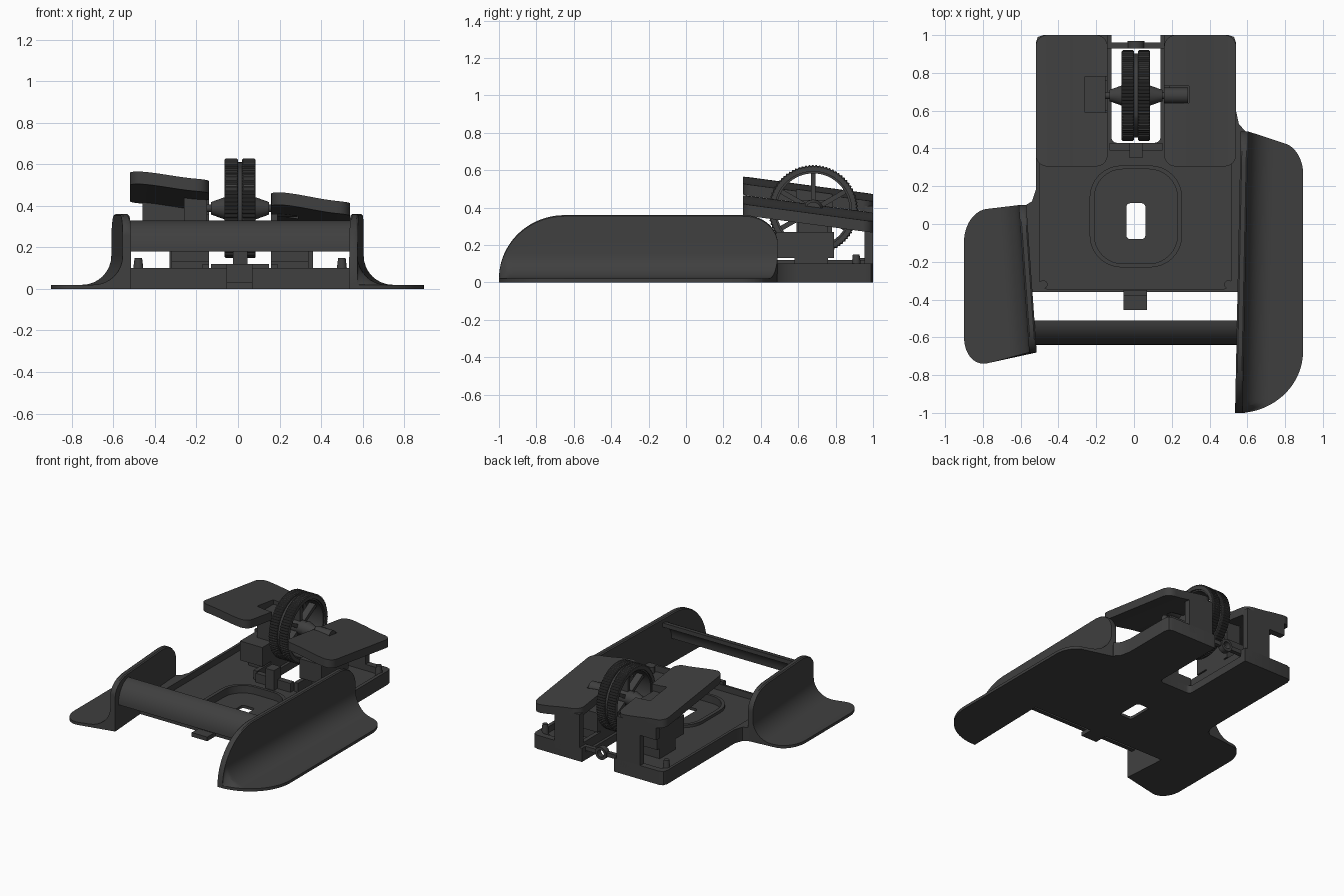
import bpy, bmesh, math
from mathutils import Vector, Matrix

old = bpy.data.objects.get("Cube")
if old:
    bpy.data.objects.remove(old, do_unlink=True)

mat = bpy.data.materials.new("charcoal_plastic")
mat.use_nodes = True
COLOUR = (0.05, 0.05, 0.05, 1)
mat.diffuse_color = COLOUR
mat.node_tree.nodes["Principled BSDF"].inputs["Base Color"].default_value = COLOUR


def finish(name, bm):
    bmesh.ops.recalc_face_normals(bm, faces=bm.faces[:])
    me = bpy.data.meshes.new(name)
    bm.to_mesh(me)
    bm.free()
    me.materials.append(mat)
    ob = bpy.data.objects.new(name, me)
    bpy.context.scene.collection.objects.link(ob)
    return ob


def loft(name, rings, closed=False):
    """Skin a list of equal-length rings; cap the ends or close into a loop."""
    bm = bmesh.new()
    vs = [[bm.verts.new(p) for p in r] for r in rings]
    pairs = list(zip(vs, vs[1:]))
    if closed:
        pairs.append((vs[-1], vs[0]))
    else:
        bm.faces.new(vs[0])
        bm.faces.new(vs[-1])
    for a, b in pairs:
        for i in range(len(a)):
            j = (i + 1) % len(a)
            bm.faces.new((a[i], a[j], b[j], b[i]))
    return finish(name, bm)


def prism(name, pts, z0, z1):
    return loft(name, [[(x, y, z) for x, y in pts] for z in (z0, z1)])


def rrect(x0, x1, y0, y1, r, n=8):
    pts = []
    corners = ((x1 - r, y1 - r), (x0 + r, y1 - r), (x0 + r, y0 + r), (x1 - r, y0 + r))
    for k, (cx, cy) in enumerate(corners):
        for i in range(n + 1):
            a = math.pi / 2 * (k + i / n)
            pts.append((cx + r * math.cos(a), cy + r * math.sin(a)))
    return pts


def box(name, x0, x1, y0, y1, z0, z1):
    return prism(name, [(x0, y0), (x1, y0), (x1, y1), (x0, y1)], z0, z1)


def cyl(name, p, q, r, r2=None):
    p, q = Vector(p), Vector(q)
    bm = bmesh.new()
    m = Matrix.Translation((p + q) / 2) @ (q - p).to_track_quat('Z', 'Y').to_matrix().to_4x4()
    bmesh.ops.create_cone(bm, cap_ends=True, segments=24, radius1=r,
                          radius2=r2 or r, depth=(q - p).length, matrix=m)
    return finish(name, bm)


def ring_x(name, x0, x1, r0, r1, centre, n, tooth=0, bev=0):
    """Ring about the x axis, with optional teeth and chamfered outer edges."""
    rings = []
    for i in range(n):
        a = 2 * math.pi * i / n
        ro = r1 - (tooth if i % 4 > 1 else 0)
        sec = [(x0, r0), (x0, ro - bev), (x0 + bev, ro), (x1 - bev, ro), (x1, ro - bev), (x1, r0)]
        rings.append([(x, centre[0] + r * math.cos(a), centre[1] + r * math.sin(a)) for x, r in sec])
    return loft(name, rings, closed=True)


def cut(ob, cutter, op='DIFFERENCE'):
    mod = ob.modifiers.new("cut", 'BOOLEAN')
    mod.operation, mod.object, mod.solver = op, cutter, 'EXACT'
    bpy.context.view_layer.update()
    me = bpy.data.meshes.new_from_object(ob.evaluated_get(bpy.context.evaluated_depsgraph_get()))
    ob.modifiers.clear()
    ob.data = me
    bpy.data.objects.remove(cutter, do_unlink=True)


def lerp(a, b, t):
    return a + (b - a) * t


def corner(d, r):
    """Drop below full height at distance d from an end with rounding r."""
    d = min(max(d, 0), r)
    return 1 - math.sqrt(max(0, 1 - ((r - d) / r) ** 2))


# Side wings: upright wall, cove and flat flange swept front to back
def wing(name, side, s0, s1, wall0, wall1, out, skew0, skew1, rf, rb, hf, hb, xf, xb):
    rings, n = [], 56
    for i in range(n + 1):
        t = 0.5 - 0.5 * math.cos(math.pi * i / n)
        s = lerp(s0, s1, t)
        xi = lerp(wall0, wall1, t)
        xw = xi + 0.04
        xo = max(xw + 0.012, out - xf * corner(s - s0, rf) - xb * corner(s1 - s, rb))
        h = max(0.03, 0.36 - hf * corner(s - s0, rf) - hb * corner(s1 - s, 0.18))
        r = min(0.14, h - 0.022, xo - xw - 0.005)
        sec = [(xi, 0), (xi, h - 0.006), (xi + 0.008, h), (xw - 0.008, h), (xw, h - 0.006)]
        for k in range(9):
            a = math.pi / 2 * k / 8
            sec.append((xw + r * (1 - math.cos(a)), 0.02 + r * (1 - math.sin(a))))
        sec += [(xo, 0.02), (xo, 0)]
        k = lerp(skew0, skew1, t)
        rings.append([(side * x, s - k * max(0, x - xw), z) for x, z in sec])
    return loft(name, rings)


wing("left_wing", 1, -1.0, 0.49, 0.535, 0.565, 0.895, 0, 0.33,
     0.35, 0.13, 0.34, 0.15, 0.34, 0.09)
wing("right_wing", -1, -0.68, 0.1, 0.515, 0.57, 0.9, 0.26, 0.12,
     0.16, 0.15, 0.1, 0.14, 0.13, 0.12)

# Base tray with pocket, centre window and wheel slot
base = prism("base_tray", [(-0.52, 0.96), (-0.51, 0.99), (-0.48, 1), (0.5, 1), (0.53, 0.99), (0.54, 0.96),
                           (0.54, 0.6), (0.555, 0.53), (0.59, 0.49), (0.56, -0.36),
                           (-0.55, -0.36), (-0.59, 0.09), (-0.54, 0.12), (-0.52, 0.18)], 0, 0.1)
cut(base, prism("c", rrect(-0.5, 0.515, -0.345, 0.955, 0.05), 0.055, 0.2))
cut(base, prism("c", rrect(-0.21, 0.23, -0.21, 0.29, 0.15), 0.02, 0.2))
cut(base, prism("c", rrect(-0.04, 0.06, -0.08, 0.11, 0.02), -0.1, 0.2))
cut(base, prism("c", rrect(-0.12, 0.14, 0.43, 1.2, 0.03), -0.1, 0.2))

ridge = prism("window_ridge", rrect(-0.235, 0.255, -0.23, 0.31, 0.17), 0.03, 0.075)
cut(ridge, prism("c", rrect(-0.21, 0.23, -0.21, 0.29, 0.15), 0, 0.2))
box("front_tab", -0.055, 0.07, -0.455, -0.35, 0.0, 0.03)
box("front_tab_riser", -0.055, 0.07, -0.38, -0.35, 0.0, 0.12)
for x in (-0.48, 0.5):
    cyl("front_screw_boss", (x, -0.32, 0.03), (x, -0.32, 0.1), 0.022)
    cyl("rear_screw_boss", (x, 0.91, 0.05), (x, 0.91, 0.15), 0.03, 0.018)

# Curved front grip bar between the walls
arc = [math.pi / 2 * i / 10 for i in range(11)]
sec = [(-0.51 - 0.13 * math.sin(a), 0.18 + 0.15 * math.cos(a)) for a in arc]
sec += [(-0.51 - 0.10 * math.sin(a), 0.18 + 0.12 * math.cos(a)) for a in reversed(arc)]
loft("front_bar", [[(x, y, z) for y, z in sec] for x in (-0.54, 0.56)])


# Tilted button paddles with an S-curved section
def paddle(name, prof, x0, x1, notch):
    thick = 0.06
    sec = prof + [(x, z - thick) for x, z in reversed(prof)]
    ob = loft(name, [[(x, y, z - 0.135 * (y - 0.3)) for x, z in sec] for y in (0.25, 1.05)])
    cut(ob, prism("c", rrect(x0, x1, 0.305, 1.0, 0.06), 0, 1), 'INTERSECT')
    cut(ob, box("c", *notch, 0, 1))
    return ob


def s_curve(x0, x1, z0, z1):
    return [(lerp(x0, x1, i / 16), lerp(z0, z1, 0.5 - 0.5 * math.cos(math.pi * i / 16))) for i in range(17)]


paddle("right_paddle", s_curve(-0.53, -0.13, 0.568, 0.528), -0.52, -0.14, (-0.26, -0.1, 0.59, 0.78))
paddle("left_paddle", s_curve(0.15, 0.55, 0.468, 0.42), 0.16, 0.54, (0.1, 0.29, 0.64, 0.73))
box("right_switch", -0.26, -0.15, 0.59, 0.78, 0.27, 0.44)

# Rear columns and switch supports under the paddles
box("right_rear_column", -0.33, -0.14, 0.955, 1, 0.05, 0.41)
box("right_column_cap", -0.46, -0.32, 0.955, 1, 0.32, 0.45)
box("left_rear_column", 0.16, 0.36, 0.955, 1, 0.05, 0.34)
for side, x0, x1 in (("right", -0.32, -0.14), ("left", 0.16, 0.34)):
    box(side + "_support_foot", x0, x1, 0.58, 0.76, 0.05, 0.14)
    box(side + "_support_block", x0, x1, 0.48, 0.79, 0.13, 0.27)
    inner = x1 - 0.03 if side == "right" else x0
    box(side + "_axle_bracket", inner, inner + 0.03, 0.6, 0.76, 0.2, 0.36)
    box(side + "_slot_wall", inner, inner + 0.03, 0.42, 0.98, 0.04, 0.12)

# Scroll wheel: two toothed tyres, rim, spokes, hub and axle
C = (0.68, 0.388)
for x0, x1 in ((-0.065, 0.0), (0.02, 0.085)):
    ring_x("wheel_tyre", x0, x1, 0.205, 0.24, C, 320, 0.005, 0.006)
ring_x("wheel_rim", -0.055, 0.075, 0.195, 0.222, C, 64)
cyl("wheel_hub", (-0.06, *C), (0.08, *C), 0.05)
for i in range(6):
    a = math.pi / 3 * i + math.pi / 6
    d = Vector((0, math.cos(a), math.sin(a)))
    w = Vector((0, -d.z, d.y)) * 0.013
    c = Vector((0.01, *C))
    loft("wheel_spoke", [[c + d * r + w * s + Vector((x, 0, 0)) for s, x in
                         ((-1, -0.025), (1, -0.025), (1, 0.025), (-1, 0.025))] for r in (0.04, 0.2)])
cyl("axle", (-0.22, *C), (0.2, *C), 0.018)
cyl("right_axle_cone", (-0.13, *C), (-0.06, *C), 0.03, 0.055)
cyl("left_axle_cone", (0.08, *C), (0.15, *C), 0.055, 0.03)
cyl("left_axle_drum", (0.16, *C), (0.285, *C), 0.042)

# Rear crossbar with eyelet, and the hook ahead of the wheel
for x0, x1 in ((-0.15, -0.02), (0.04, 0.17)):
    box("rear_crossbar", x0, x1, 0.93, 0.96, 0.07, 0.1)
eyelet = cyl("rear_eyelet", (0.01, 0.93, 0.085), (0.01, 0.97, 0.085), 0.045)
cut(eyelet, cyl("c", (0.01, 0.9, 0.085), (0.01, 1, 0.085), 0.026))
box("slot_front_lip", -0.13, 0.15, 0.39, 0.43, 0.04, 0.12)
box("wheel_hook", -0.025, 0.045, 0.35, 0.43, 0.05, 0.2)

# Smooth rounded surfaces while keeping crisp edges
bpy.ops.object.select_all(action='DESELECT')
for ob in bpy.context.scene.objects:
    if ob.type == 'MESH' and mat.name in ob.data.materials:
        ob.select_set(True)
        bpy.context.view_layer.objects.active = ob
bpy.ops.object.shade_smooth_by_angle(angle=math.radians(30))
